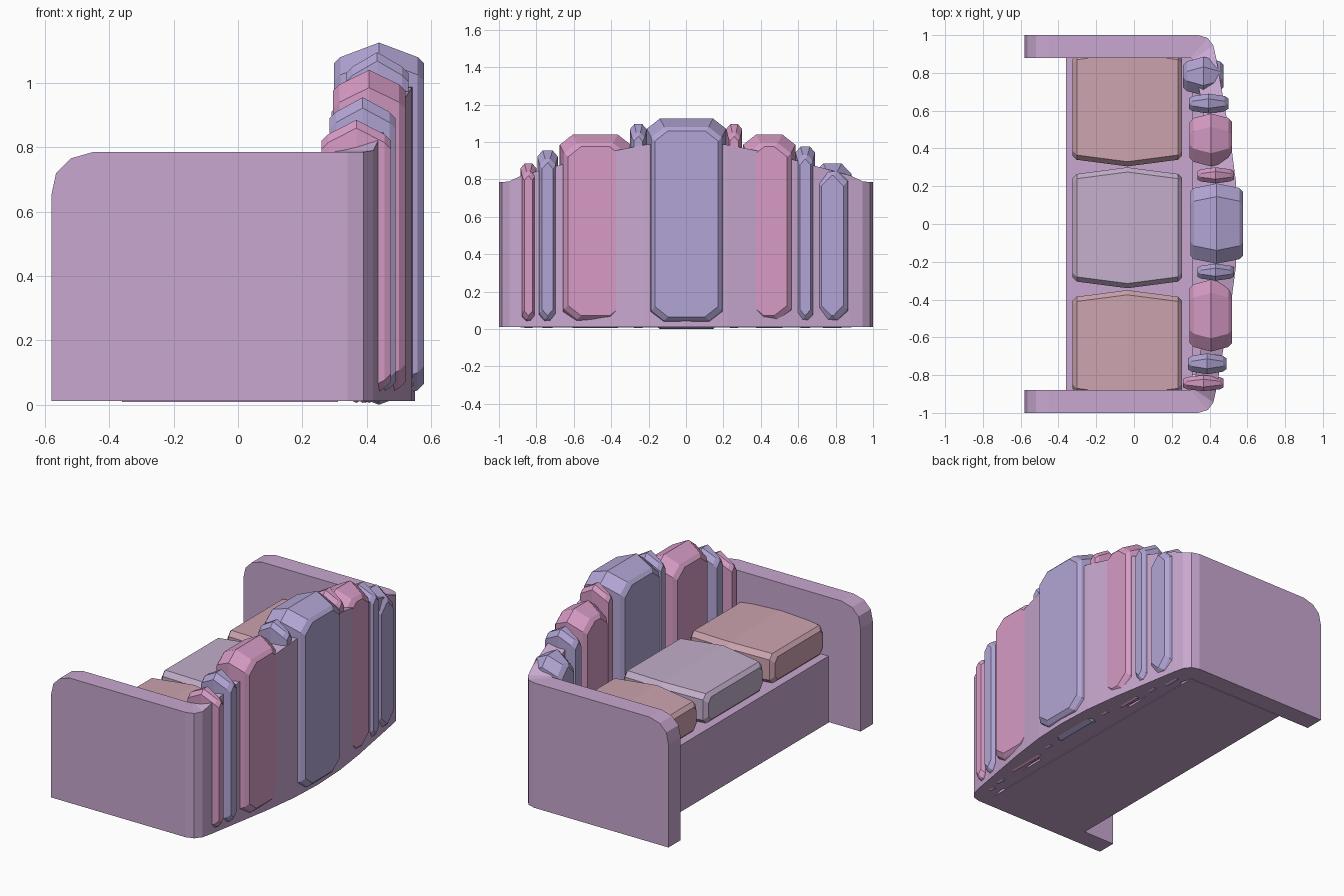
import bpy, bmesh

if "Cube" in bpy.data.objects:
    bpy.data.objects.remove(bpy.data.objects["Cube"])


def material(name, rgb):
    m = bpy.data.materials.new(name)
    m.diffuse_color = (*rgb, 1)
    m.use_nodes = True
    m.node_tree.nodes["Principled BSDF"].inputs["Base Color"].default_value = m.diffuse_color
    return m


LILAC = material("lilac", (0.58, 0.39, 0.63))
PINK = material("pink", (0.68, 0.33, 0.56))
PURPLE = material("purple", (0.45, 0.38, 0.67))
ROSE = material("rose", (0.61, 0.37, 0.43))
PALE = material("pale_lilac", (0.55, 0.43, 0.60))


def loft(name, rings, mat):
    """Join closed rings of equal length and cap both ends."""
    bm = bmesh.new()
    loops = [[bm.verts.new(p) for p in ring] for ring in rings]
    n = len(loops[0])
    for a, b in zip(loops, loops[1:]):
        for i in range(n):
            j = (i + 1) % n
            bm.faces.new((a[i], a[j], b[j], b[i]))
    bm.faces.new(loops[0])
    bm.faces.new(loops[-1])
    bmesh.ops.recalc_face_normals(bm, faces=bm.faces)
    mesh = bpy.data.meshes.new(name)
    bm.to_mesh(mesh)
    bm.free()
    mesh.materials.append(mat)
    obj = bpy.data.objects.new(name, mesh)
    bpy.context.collection.objects.link(obj)
    return obj


def octagon(x, y0, y1, z0, z1, cy, cz):
    return [(x, y0 + cy, z0), (x, y1 - cy, z0), (x, y1, z0 + cz), (x, y1, z1 - cz),
            (x, y1 - cy, z1), (x, y0 + cy, z1), (x, y0, z1 - cz), (x, y0, z0 + cz)]


def cushion(name, x0, x1, y0, y1, z0, z1, by, bz, cy, cz, e, mat):
    """Bevelled pad that swells to its full size at mid depth."""
    def ring(x, iy, iz):
        return octagon(x, y0 + iy, y1 - iy, z0 + iz, z1 - iz, cy, cz)
    f = min(e, by)
    loft(name, [ring(x0, by + f, bz + e), ring(x0 + e, by, bz),
                ring((x0 + x1) / 2, 0, 0),
                ring(x1 - e, by, bz), ring(x1, by + f, bz + e)], mat)


# Wraparound shell: arms and curved back (outer x, y, inner x, y, top z)
half = [
    (-.58, 1, -.58, .88, .65), (-.565, 1, -.565, .88, .72),
    (-.52, 1, -.52, .88, .765), (-.45, 1, -.45, .88, .785),
    (.34, 1, .26, .88, .785), (.39, .985, .30, .88, .785),
    (.42, .945, .31, .87, .79), (.435, .88, .32, .83, .82),
    (.47, .68, .355, .66, .875), (.51, .45, .39, .44, .94),
    (.54, .22, .42, .22, .985), (.55, 0, .43, 0, 1.0)]
stations = half + [(a, -b, c, -d, h) for a, b, c, d, h in half[-2::-1]]
loft("arms_and_back_shell",
     [[(a, b, .012), (a, b, h), (c, d, h), (c, d, .012)] for a, b, c, d, h in stations], LILAC)


# Seat base, and the filler between it and the curved back
def box(name, x0, x1, y, z0, z1):
    loft(name, [[(x, -y, z0), (x, y, z0), (x, y, z1), (x, -y, z1)] for x in (x0, x1)], LILAC)


box("seat_base", -.36, .31, .885, .008, .42)
box("rear_base_filler", .30, .43, .40, .012, .41)
box("rear_base_filler_wide", .30, .37, .80, .012, .41)

# Three seat cushions; the outer two tuck into the arms
for name, y0, y1, mat in (("seat_cushion_left", -.93, -.35, ROSE),
                          ("seat_cushion_middle", -.34, .30, PALE),
                          ("seat_cushion_right", .305, .93, ROSE)):
    cushion(name, -.325, .255, y0, y1, .40, .615, .035, .015, .025, .03, .022, mat)

# Row of upright back cushions: y range, x range, top, colour
backs = [
    (-.885, -.80, .26, .475, .885, PINK), (-.795, -.685, .285, .49, .955, PURPLE),
    (-.675, -.295, .295, .52, 1.04, PINK), (-.30, -.21, .335, .53, 1.095, PURPLE),
    (-.21, .215, .298, .578, 1.125, PURPLE), (.215, .30, .335, .53, 1.095, PINK),
    (.305, .585, .295, .52, 1.04, PINK), (.585, .69, .29, .50, .975, PURPLE),
    (.68, .885, .26, .475, .885, PURPLE)]
for i, (y0, y1, x0, x1, top, mat) in enumerate(backs):
    w = y1 - y0
    cushion(f"back_cushion_{i + 1}", x0, x1, y0, y1, 0 if i == 4 else .006, top,
            min(.024, w * .12), .045, min(.07, w * .26), min(.055, w * .3), .02, mat)
